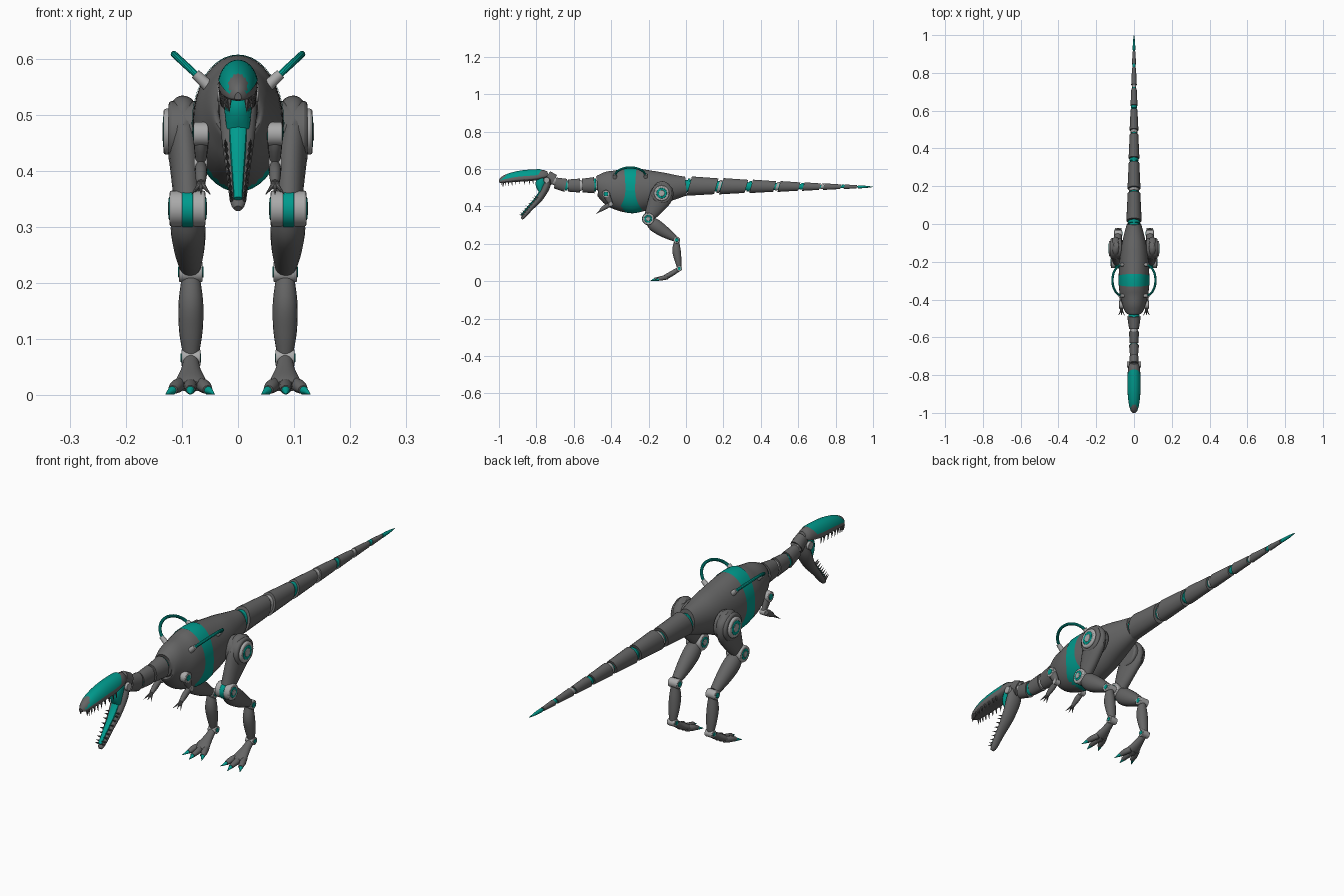
import bpy, bmesh, math
from mathutils import Vector as V

if "Cube" in bpy.data.objects:
    bpy.data.objects.remove(bpy.data.objects["Cube"])

def material(name, c):
    m = bpy.data.materials.new(name)
    m.diffuse_color = (*c, 1)
    m.use_nodes = True
    m.node_tree.nodes["Principled BSDF"].inputs["Base Color"].default_value = m.diffuse_color
    return m

DARK = material("dark_grey", (.13, .13, .13))
LIGHT = material("light_grey", (.4, .4, .4))
TEAL = material("teal", (.0, .33, .27))

def finish(bm, name, mat):
    bmesh.ops.recalc_face_normals(bm, faces=bm.faces)
    me = bpy.data.meshes.new(name)
    bm.to_mesh(me)
    bm.free()
    o = bpy.data.objects.new(name, me)
    bpy.context.collection.objects.link(o)
    me.materials.append(mat)
    bpy.ops.object.select_all(action='DESELECT')
    bpy.context.view_layer.objects.active = o
    o.select_set(True)
    bpy.ops.object.shade_smooth_by_angle(angle=math.radians(35))
    return o

def smooth(st, sub):
    """Catmull-Rom through stations (x, y, z, half width, half height)."""
    out = []
    for i in range(len(st) - 1):
        a, b, c, d = (st[max(0, min(len(st) - 1, i + k))] for k in (-1, 0, 1, 2))
        for j in range(sub):
            t = j / sub
            out.append([.5 * (2*q + (r-p)*t + (2*p-5*q+4*r-s)*t*t + (3*q-p-3*r+s)*t**3)
                        for p, q, r, s in zip(a, b, c, d)])
    return out + [list(st[-1])]

def loft(name, st, mat, n=16, sub=4, slant=0, low=1):
    st = smooth(st, sub)
    P = [V(s[:3]) for s in st]
    bm, rings = bmesh.new(), []
    for i, s in enumerate(st):
        t = (P[min(i + 1, len(P) - 1)] - P[max(i - 1, 0)]).normalized()
        u = (V((1, 0, 0)) - t * t.x).normalized()
        v = t.cross(u)
        ring = []
        for k in range(n):
            a = 2 * math.pi * k / n
            h = math.sin(a) * s[4]
            h *= low if h < 0 else 1
            ring.append(bm.verts.new(P[i] + u * math.cos(a) * s[3] + v * h + V((0, slant * h, 0))))
        rings.append(ring)
    for r, q in zip(rings, rings[1:]):
        for k in range(n):
            bm.faces.new((r[k], r[(k+1) % n], q[(k+1) % n], q[k]))
    bm.faces.new(rings[0])
    bm.faces.new(rings[-1])
    return finish(bm, name, mat)

def patch(name, st, mat, a0, a1, lo, hi, grow, low=1, n=40, m=10):
    """Coloured skin over a y-directed loft, between y = lo(a) and hi(a)."""
    st = sorted(smooth(st, 6), key=lambda s: s[1])
    bm, rows = bmesh.new(), []
    for i in range(n + 1):
        a = math.radians(a0 + (a1 - a0) * i / n)
        row = []
        for j in range(m + 1):
            y = lo(a) + (hi(a) - lo(a)) * j / m
            k = max(1, next((q for q, s in enumerate(st) if s[1] >= y), len(st) - 1))
            f = (y - st[k-1][1]) / (st[k][1] - st[k-1][1])
            z, w, h = (p + (q - p) * f for p, q in zip(st[k-1][2:], st[k][2:]))
            h = (h + grow) * math.sin(a)
            row.append(bm.verts.new(((w + grow) * math.cos(a), y, z + h * (low if h < 0 else 1))))
        rows.append(row)
    for r, q in zip(rows, rows[1:]):
        for j in range(m):
            bm.faces.new((r[j], r[j+1], q[j+1], q[j]))
    return finish(bm, name, mat)

def disc(name, x, y, z, r, w, mat):
    bpy.ops.mesh.primitive_cylinder_add(vertices=28, radius=r, depth=w, location=(x, y, z),
                                        rotation=(0, math.pi / 2, 0))
    o = bpy.context.object
    o.name = name
    o.data.materials.append(mat)
    b = o.modifiers.new("bevel", 'BEVEL')
    b.width, b.segments = min(w, r) * .12, 2
    bpy.ops.object.shade_smooth_by_angle(angle=math.radians(35))

def spike(name, p, q, r, mat, n=6):
    loft(name, [(*p, r, r), (*q, r * .08, r * .08)], mat, n, 1)

# Torso with waisted coloured band
torso = [(0, .0, .508, .038, .05), (0, -.06, .503, .054, .066), (0, -.13, .498, .069, .086),
         (0, -.21, .489, .078, .108), (0, -.29, .485, .081, .121), (0, -.37, .492, .076, .108),
         (0, -.43, .507, .06, .083), (0, -.465, .513, .047, .06), (0, -.475, .513, .036, .045)]
loft("torso", torso, DARK, 32, 5)
half = lambda a: .026 + .045 * max(0, -math.sin(a)) ** 2 + .008 * max(0, math.sin(a)) ** 2
patch("torso_band", torso, TEAL, 0, 360, lambda a: -.298 - half(a), lambda a: -.298 + half(a), .0015)

# Tail: slanted shells over a coloured core
ends = [.008, .18, .34, .49, .62, .73, .84, .925]
tail_r = lambda y: (.041 - .036 * y, .052 - .047 * y)
for i, (a, b) in enumerate(zip(ends, ends[1:])):
    g = .018 - .001 * i
    (wa, ha), (wb, hb) = tail_r(a), tail_r(b)
    loft(f"tail_segment_{i}", [(0, b - g, .508 - .004 * b, wb * .97, hb * .97),
                               (0, a + g * .5, .508 - .004 * a, wa, ha)], DARK, 20, 2, .28)
    loft(f"tail_collar_{i}", [(0, a + .006, .507, wa * .8, ha * .8),
                              (0, a - .008, .507, wa * .8, ha * .8)], LIGHT if i % 2 else TEAL, 20, 1, .28)
loft("tail_core", [(0, .93, .504, .004, .004), (0, -.02, .508, .028, .034)], TEAL, 14, 4)
loft("tail_tip", [(0, 1, .504, .001, .001), (0, .96, .504, .006, .006), (0, .92, .504, .007, .0085)], TEAL, 12)

# Neck: vertebra shells and core
neck = [((-.49, .513, .036, .044), (-.555, .511, .026, .037)),
        ((-.568, .511, .027, .038), (-.63, .511, .023, .033)),
        ((-.643, .512, .026, .036), (-.70, .525, .021, .03)),
        ((-.705, .54, .024, .032), (-.742, .562, .022, .03))]
for i, (a, b) in enumerate(neck):
    loft(f"neck_segment_{i}", [(0, *a), (0, *b)], DARK, 18, 1)
    loft(f"neck_ring_{i}", [(0, a[0] + .01, a[1], a[2] * .8, a[3] * .8),
                            (0, a[0] - .004, a[1], a[2] * .8, a[3] * .8)], TEAL if i % 2 == 0 else LIGHT, 18, 1)
loft("neck_core", [(0, -.46, .513, .022, .027), (0, -.64, .512, .016, .02), (0, -.70, .53, .015, .018),
                   (0, -.77, .565, .015, .018)], LIGHT, 14)

# Upper head and coloured crown
head = [(0, -.735, .568, .018, .022), (0, -.76, .56, .03, .036), (0, -.82, .55, .035, .046),
        (0, -.89, .545, .034, .044), (0, -.95, .538, .028, .036), (0, -.985, .532, .018, .024),
        (0, -1.0, .53, .006, .01)]
loft("upper_head", head, DARK, 24, 5, low=.3)
patch("head_crown", head, TEAL, 18, 162, lambda a: -.992, lambda a: -.80 + .03 * math.sin(a), .0015, .3, 24, 16)

# Lower jaw, tongue and mouth membrane
jaw = [(0, -.735, .545, .030, .016), (0, -.75, .50, .033, .021), (0, -.785, .44, .027, .018),
       (0, -.83, .39, .02, .013), (0, -.868, .345, .014, .010), (0, -.88, .333, .007, .006)]
loft("lower_jaw", jaw, DARK, 20, 4)
loft("tongue", [(0, y - .013, z + .006, w * .55, h * .45) for _, y, z, w, h in jaw[:5]], TEAL, 12, 3)
loft("mouth_lining", [(0, -.765, .55, .026, .028), (0, -.778, .515, .025, .028),
                      (0, -.778, .475, .02, .008)], TEAL, 16, 3)

hs, js = sorted(smooth(head[2:6], 3), key=lambda s: s[1]), smooth(jaw[2:5], 4)
for s, side in ((1, "left"), (-1, "right")):
    # Teeth on both jaws
    for i, (_, y, z, w, h) in enumerate(hs):
        z -= h * .15
        spike(f"upper_tooth_{side}_{i}", (s * w * .86, y, z), (s * w * .86, y + .003, z - .024), .0045, DARK)
    for i, (_, y, z, w, h) in enumerate(js):
        spike(f"lower_tooth_{side}_{i}", (s * w * .8, y - h * .4, z + h * .3),
              (s * w * .85, y - h * .4 - .022, z + h * .3 + .012), .004, DARK)
    disc(f"jaw_hinge_{side}", s * .031, -.745, .54, .016, .012, LIGHT)

    # Back handle and its sockets
    arc = []
    for i in range(9):
        t = math.pi * i / 8
        arc.append((s * (.062 + .052 * math.sin(t)), -.298 - .082 * math.cos(t), .56 + .048 * math.sin(t), .006, .006))
    loft(f"back_handle_{side}", arc, TEAL, 10, 3)
    for e in (0, -1):
        p, d = V(arc[e][:3]), V((s * .014, 0, .013))
        loft(f"handle_socket_{side}_{e}", [(*(p - d * .9), .011, .011), (*(p + d), .009, .009)], LIGHT, 12, 1)

    # Arm
    X = s * .066
    disc(f"shoulder_{side}", X, -.428, .466, .021, .026, LIGHT)
    disc(f"shoulder_cap_{side}", X, -.428, .466, .012, .029, TEAL)
    loft(f"upper_arm_{side}", [(X, -.43, .478, .011, .013), (X, -.42, .45, .013, .018),
                               (X, -.402, .415, .009, .011)], DARK, 14)
    disc(f"elbow_{side}", X, -.402, .412, .012, .024, LIGHT)
    loft(f"forearm_{side}", [(X, -.402, .412, .009, .010), (X, -.43, .397, .011, .013),
                             (X, -.458, .378, .008, .008)], DARK, 14)
    for k in (-1, 0, 1):
        spike(f"finger_{side}_{k}", (X, -.455, .379), (X + k * .017, -.484, .358), .006, DARK, 8)

    # Hip and thigh
    disc(f"hip_plate_{side}", s * .095, -.13, .47, .055, .058, DARK)
    disc(f"hip_rim_{side}", s * .105, -.13, .47, .041, .056, LIGHT)
    disc(f"hip_ring_{side}", s * .105, -.13, .47, .029, .058, TEAL)
    disc(f"hip_hub_{side}", s * .105, -.13, .47, .017, .060, LIGHT)
    loft(f"thigh_{side}", [(s * .094, -.11, .527, .014, .018), (s * .097, -.117, .508, .026, .046),
                           (s * .097, -.13, .46, .03, .062), (s * .093, -.16, .405, .028, .05),
                           (s * .09, -.195, .345, .024, .03)], DARK, 20)
    # Knee, shin, ankle
    K = s * .09
    disc(f"knee_{side}", K, -.202, .333, .032, .064, LIGHT)
    disc(f"knee_band_{side}", K, -.202, .333, .0335, .02, TEAL)
    disc(f"knee_ring_{side}", K, -.202, .333, .021, .067, TEAL)
    disc(f"knee_hub_{side}", K, -.202, .333, .012, .070, LIGHT)
    loft(f"shin_{side}", [(s * .09, -.197, .325, .024, .024), (s * .089, -.165, .298, .031, .036),
                          (s * .087, -.11, .26, .027, .03), (s * .085, -.06, .228, .019, .017)], DARK, 18)
    A = s * .084
    disc(f"ankle_{side}", A, -.05, .22, .018, .042, LIGHT)
    disc(f"ankle_cap_{side}", A, -.05, .22, .010, .045, TEAL)
    loft(f"lower_leg_{side}", [(A, -.05, .212, .016, .014), (A, -.051, .165, .022, .023),
                               (A, -.043, .115, .021, .019), (A, -.036, .072, .014, .012)], DARK, 18)
    disc(f"heel_joint_{side}", A, -.036, .067, .015, .034, LIGHT)
    disc(f"heel_cap_{side}", A, -.036, .067, .008, .037, TEAL)
    # Foot, toes, claws
    loft(f"foot_{side}", [(A, -.036, .066, .013, .012), (A, -.07, .044, .018, .014),
                          (A, -.105, .024, .028, .014), (A, -.122, .016, .026, .010)], DARK, 18)
    for k, tx, ty in ((-1, -.03, -.150), (0, .001, -.168), (1, .032, -.150)):
        B = A + s * tx
        loft(f"toe_{side}_{k}", [(A + s * tx * .5, -.10, .021, .010, .012),
                                 (A + s * tx * .8, -.128, .016, .012, .012), (B, ty, .010, .009, .008)], DARK, 12)
        spike(f"claw_{side}_{k}", (B, ty + .004, .010), (A + s * tx * 1.4, ty - .022, .002), .0085, TEAL, 10)
